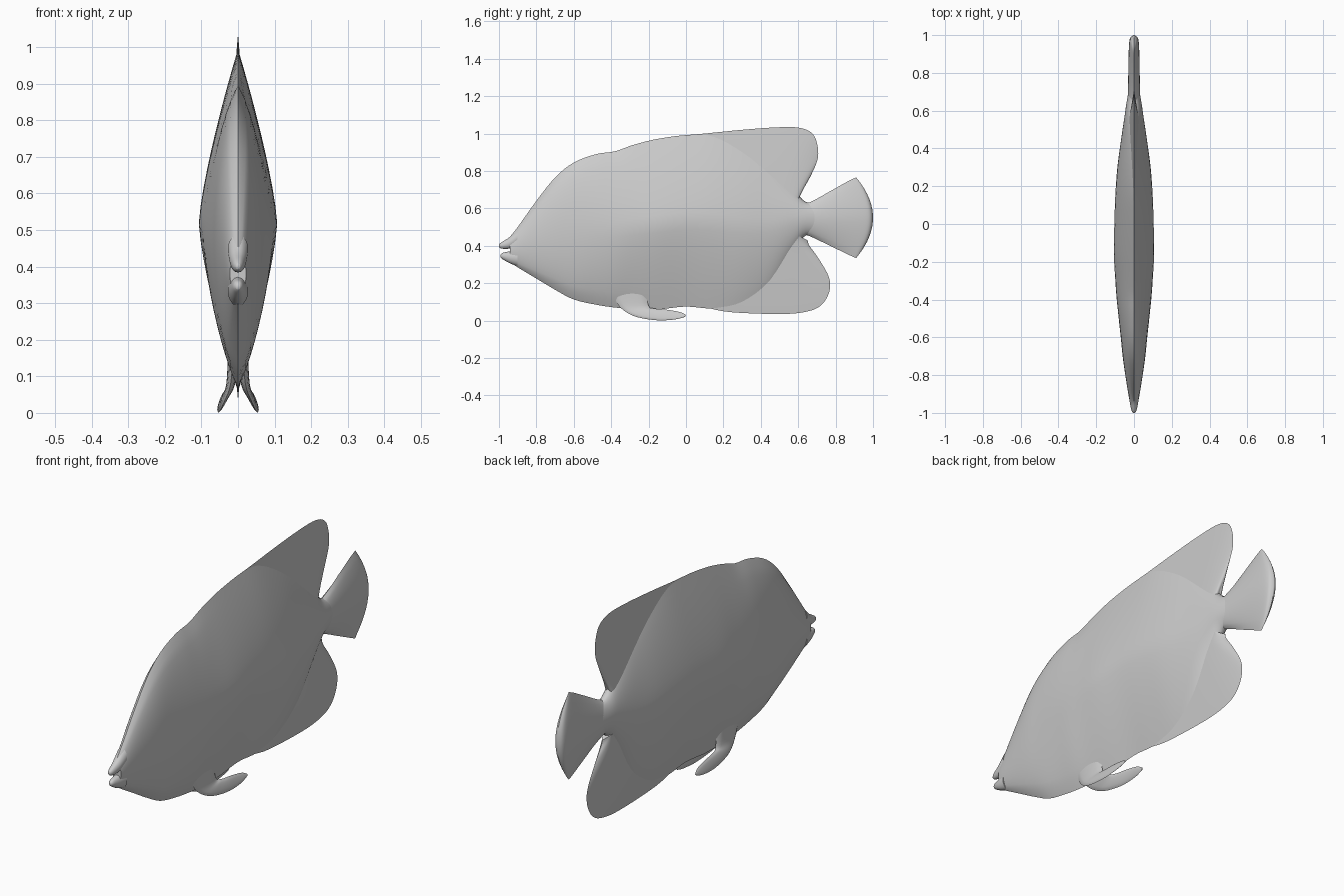
import bpy, bmesh

if "Cube" in bpy.data.objects:
    bpy.data.objects.remove(bpy.data.objects["Cube"])

grey = bpy.data.materials.new("pale grey")
grey.diffuse_color = (0.6, 0.6, 0.6, 1)
grey.use_nodes = True
grey.node_tree.nodes["Principled BSDF"].inputs["Base Color"].default_value = grey.diffuse_color


def resample(rows, steps):
    """Catmull-Rom smoothing of a list of number tuples."""
    pts = [rows[0]] + list(rows) + [rows[-1]]
    out = []
    for i in range(1, len(pts) - 2):
        for k in range(steps):
            u = k / steps
            out.append([0.5 * (2 * b + (c - a) * u + (2 * a - 5 * b + 4 * c - d) * u * u
                               + (3 * b - a - 3 * c + d) * u ** 3)
                        for a, b, c, d in zip(*pts[i - 1:i + 3])])
    return out + [list(rows[-1])]


def lens(s, p, q):
    return max(0.0, 1 - abs(2 * s - 1) ** p) ** q


def loft(name, rings, mirror=False):
    """Skin closed rings of equal length, cap both ends."""
    bm = bmesh.new()
    vs = [[bm.verts.new(co) for co in r] for r in rings]
    n = len(vs[0])
    for a, b in zip(vs, vs[1:]):
        for i in range(n):
            j = (i + 1) % n
            bm.faces.new((a[i], a[j], b[j], b[i]))
    bm.faces.new(vs[0])
    bm.faces.new(vs[-1])
    if mirror:
        geo = bmesh.ops.duplicate(bm, geom=bm.verts[:] + bm.edges[:] + bm.faces[:])["geom"]
        for v in geo:
            if isinstance(v, bmesh.types.BMVert):
                v.co.x *= -1
    bmesh.ops.remove_doubles(bm, verts=bm.verts, dist=0.0004)
    bmesh.ops.recalc_face_normals(bm, faces=bm.faces)
    me = bpy.data.meshes.new(name)
    bm.to_mesh(me)
    bm.free()
    ob = bpy.data.objects.new(name, me)
    bpy.context.collection.objects.link(ob)
    me.materials.append(grey)
    bpy.context.view_layer.objects.active = ob
    ob.select_set(True)
    bpy.ops.object.shade_smooth_by_angle(angle=1.0)
    ob.select_set(False)
    return ob


def ring(a, b, width, bow=0.0, n=20):
    """Ring between points a and b; width(s) is the half thickness along x."""
    up, down = [], []
    for i in range(n + 1):
        s = i / n
        x, y, z = (a[k] + (b[k] - a[k]) * s for k in range(3))
        y += bow * (1 - (2 * s - 1) ** 2)
        w = width(s)
        up.append((x + w, y, z))
        down.append((x - w, y, z))
    return up + down[::-1]


def upright(name, rows, steps=4):
    """Loft of vertical lens sections: y, bottom, top, half width, p, q, bow."""
    loft(name, [ring((0, y, lo), (0, y, hi), lambda s: h * lens(s, p, q), bow)
                for y, lo, hi, h, p, q, bow in resample(rows, steps)])


# deep, flat-sided body with narrowing tail stalk
upright("body", [
    (-.94, .31, .45, .022, 2, .6, 0), (-.9, .285, .50, .03, 2, .6, 0),
    (-.8, .225, .64, .046, 2, .6, 0), (-.7, .165, .765, .06, 2, .65, 0),
    (-.6, .113, .845, .07, 1.9, .7, 0), (-.48, .085, .89, .083, 1.75, .8, 0),
    (-.38, .07, .905, .093, 1.6, .85, 0), (-.28, .062, .94, .1, 1.45, .95, 0),
    (-.15, .06, .972, .107, 1.35, 1, 0), (0, .075, .99, .104, 1.35, 1, 0),
    (.15, .064, .99, .099, 1.4, 1, 0), (.3, .085, .93, .088, 1.5, .95, 0),
    (.45, .18, .83, .068, 1.6, .9, 0), (.57, .36, .71, .05, 1.8, .75, 0),
    (.64, .455, .635, .04, 2, .6, 0), (.74, .46, .62, .022, 2, .6, 0)])

# lips with the open mouth between them
upright("upper_lip", [(-.9, .40, .49, .028, 2, .6, 0), (-.945, .385, .445, .022, 2, .5, 0),
                      (-.985, .385, .42, .014, 2, .5, 0), (-1, .393, .408, .006, 2, .5, 0)])
upright("lower_lip", [(-.9, .29, .38, .028, 2, .6, 0), (-.945, .308, .37, .022, 2, .5, 0),
                      (-.98, .328, .362, .014, 2, .5, 0), (-.992, .338, .352, .006, 2, .5, 0)])

# fan-shaped tail fin with a bowed rear edge
upright("tail_fin", [
    (.58, .475, .62, .035, 2, .6, 0), (.66, .452, .632, .032, 2, .6, .01),
    (.78, .395, .697, .03, 1.8, .75, .035), (.87, .352, .747, .027, 1.7, .8, .07),
    (.9, .338, .761, .02, 1.7, .8, .085), (.91, .335, .765, .0, 1.7, .8, .09)])


def fan_fin(name, root_z, rows):
    """Fin fanning from a root line inside the body: root y, edge y, edge z, root half width."""
    loft(name, [ring((0, ry, root_z), (0, ey, ez), lambda s: h * (1 - s) ** .9, n=14)
                for ry, ey, ez, h in resample(rows, 4)])


fan_fin("dorsal_fin", .6, [
    (-.3, -.3, .93, .03), (-.1, -.1, .98, .03), (.1, .1, 1.0, .03), (.25, .3, 1.02, .03),
    (.35, .48, 1.033, .03), (.42, .6, 1.032, .03), (.46, .67, 1.005, .03),
    (.49, .7, .95, .03), (.52, .705, .87, .03), (.55, .67, .78, .03),
    (.58, .62, .69, .028), (.59, .6, .65, .025)])
fan_fin("anal_fin", .45, [
    (0, 0, .076, .03), (.12, .1, .07, .03), (.25, .24, .045, .03), (.38, .5, .035, .03),
    (.44, .64, .047, .03), (.48, .72, .08, .03), (.51, .765, .15, .03),
    (.54, .765, .23, .03), (.57, .71, .33, .03), (.6, .66, .4, .028), (.61, .65, .43, .025)])

# pair of swept pelvic fins: front edge, rear edge, half thickness
pelvic = [(.015, -.40, .17, .015, -.22, .17, .012), (.02, -.36, .08, .02, -.20, .08, .012),
          (.04, -.28, .025, .03, -.17, .065, .009), (.052, -.16, .002, .037, -.1, .058, .007),
          (.055, -.06, .006, .042, -.03, .045, .005), (.052, -.005, .02, .05, 0, .03, .002)]
loft("pelvic_fins", [ring(r[:3], r[3:6], lambda s: r[6] * lens(s, 2, .5), n=10)
                     for r in resample(pelvic, 5)], mirror=True)
